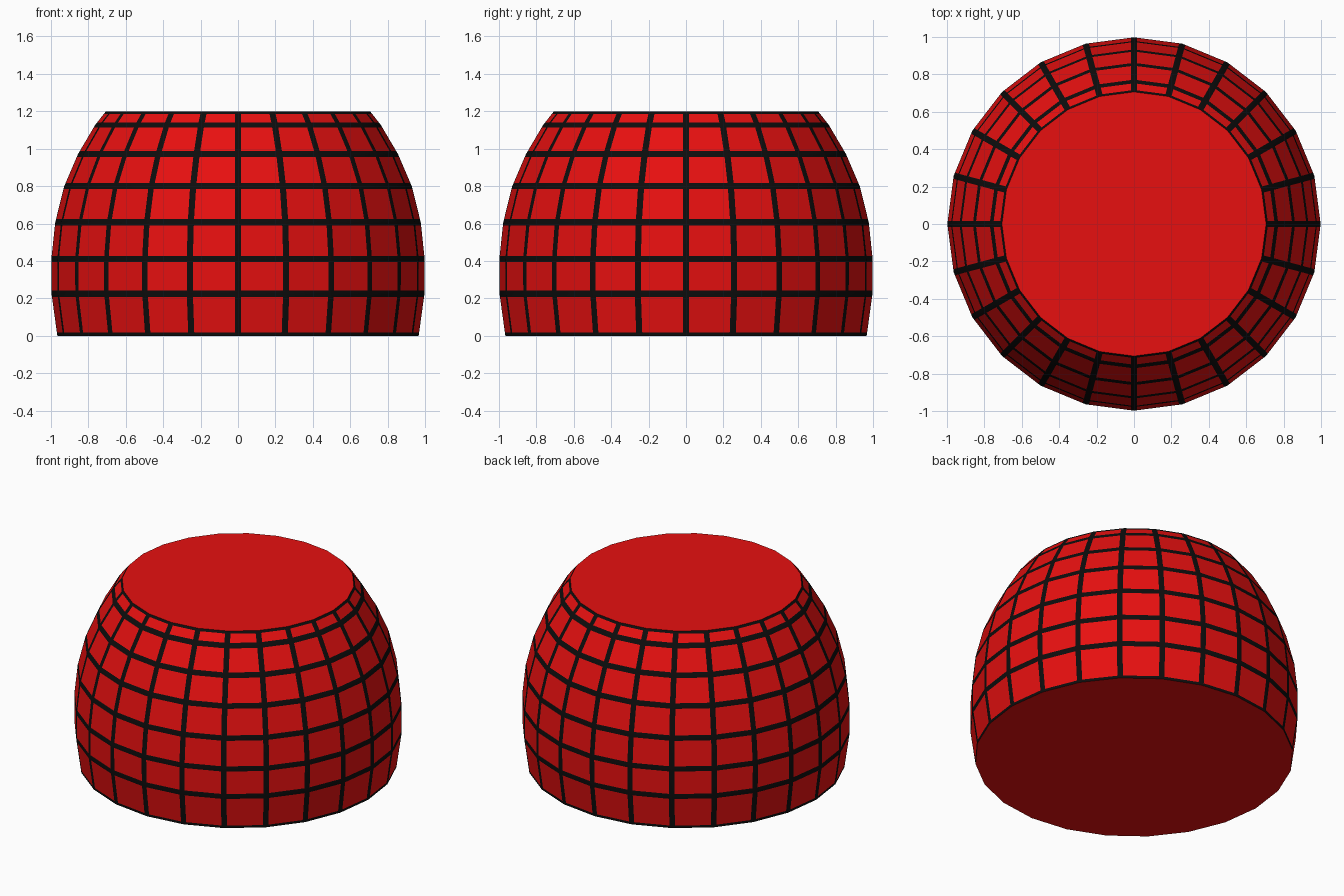
import bpy, bmesh, math
from mathutils import Vector

if "Cube" in bpy.data.objects:
    bpy.data.objects.remove(bpy.data.objects["Cube"])

SIDES = 24
LINE_HALF_WIDTH = 0.017
# (radius, height) of each ring, bottom to top
PROFILE = [(0.966, 0.0), (0.997, 0.225), (0.998, 0.41), (0.977, 0.607),
           (0.929, 0.80), (0.855, 0.972), (0.763, 1.128), (0.706, 1.20)]


def material(name, color):
    m = bpy.data.materials.new(name)
    m.diffuse_color = (*color, 1.0)
    m.use_nodes = True
    m.node_tree.nodes["Principled BSDF"].inputs["Base Color"].default_value = m.diffuse_color
    return m


red = material("red panel", (0.80, 0.005, 0.005))
black = material("black line", (0.004, 0.004, 0.004))

bm = bmesh.new()

# Rings of the truncated dome
rings = []
for r, z in PROFILE:
    rings.append([bm.verts.new((r * math.cos(math.tau * i / SIDES),
                                r * math.sin(math.tau * i / SIDES), z))
                  for i in range(SIDES)])

# Side panels between the rings
panels = []
for low, high in zip(rings, rings[1:]):
    for i in range(SIDES):
        j = (i + 1) % SIDES
        panels.append(bm.faces.new((low[i], low[j], high[j], high[i])))

# Flat top and bottom
bm.faces.new(rings[-1])
bm.faces.new(list(reversed(rings[0])))
bm.normal_update()

# Inset every panel: the rim becomes the black grid line
rims = bmesh.ops.inset_individual(bm, faces=panels, thickness=LINE_HALF_WIDTH,
                                  use_even_offset=True)["faces"]
for f in rims:
    f.material_index = 1

mesh = bpy.data.meshes.new("panelled_dome")
bm.to_mesh(mesh)
bm.free()
mesh.materials.append(red)
mesh.materials.append(black)

dome = bpy.data.objects.new("panelled_dome", mesh)
bpy.context.collection.objects.link(dome)
bpy.context.view_layer.objects.active = dome
dome.select_set(True)
bpy.ops.object.shade_smooth_by_angle(angle=math.radians(30))
